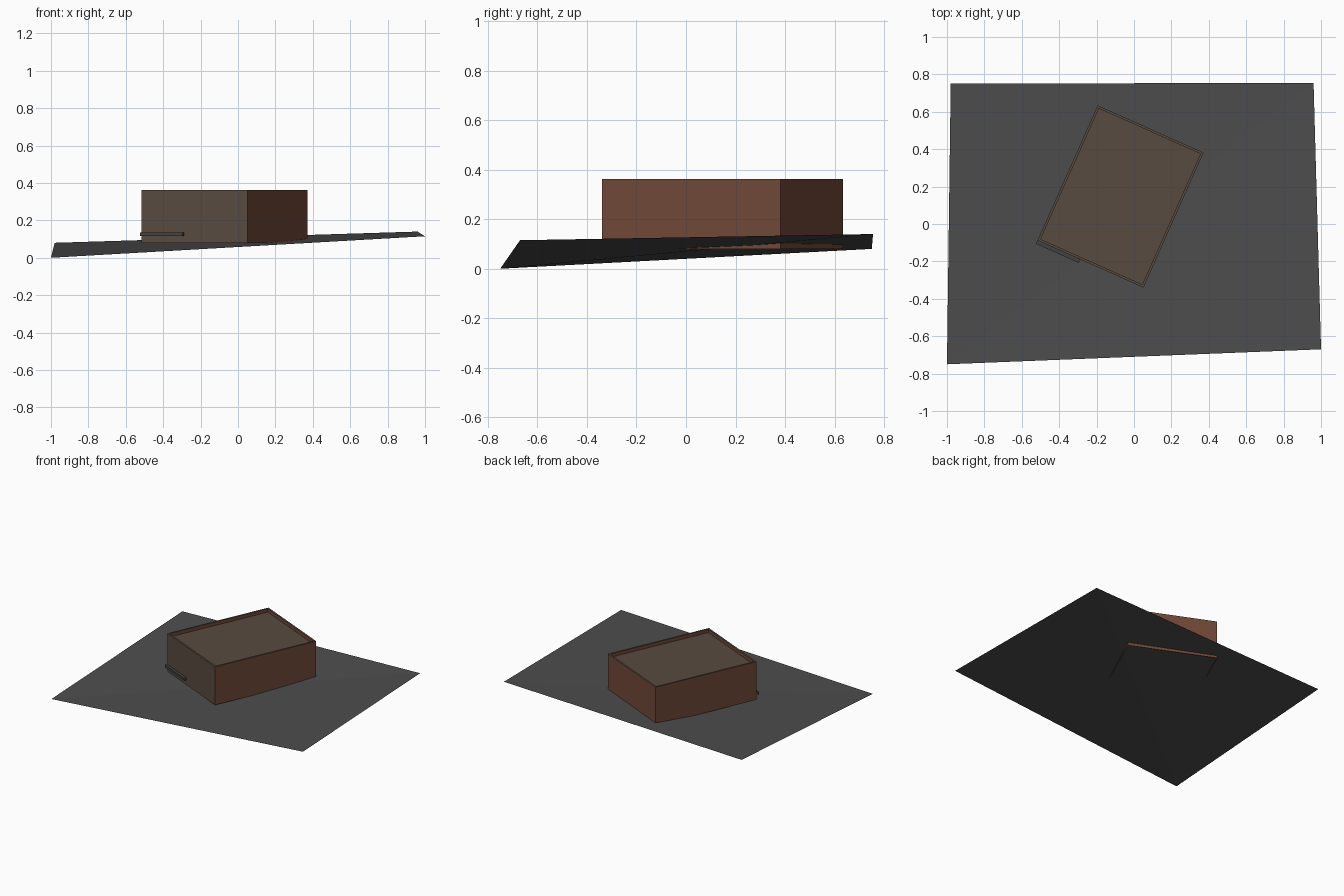
import bpy, bmesh, math
from mathutils import Matrix, Vector

if "Cube" in bpy.data.objects:
    bpy.data.objects.remove(bpy.data.objects["Cube"])


def material(name, rgb):
    m = bpy.data.materials.new(name)
    m.diffuse_color = (*rgb, 1)
    m.use_nodes = True
    m.node_tree.nodes["Principled BSDF"].inputs["Base Color"].default_value = m.diffuse_color
    return m


asphalt = material("asphalt grey", (0.075, 0.075, 0.075))
brick = material("red brown brick", (0.165, 0.067, 0.041))
taupe = material("taupe", (0.098, 0.070, 0.052))
dark = material("dark grey", (0.055, 0.055, 0.055))


def finish(bm, name, mats, matrix=None):
    me = bpy.data.meshes.new(name)
    bm.to_mesh(me)
    bm.free()
    for m in mats:
        me.materials.append(m)
    ob = bpy.data.objects.new(name, me)
    if matrix:
        ob.matrix_world = matrix
    bpy.context.collection.objects.link(ob)
    return ob


def box(lo, hi):
    bm = bmesh.new()
    bmesh.ops.create_cube(bm, size=1)
    for v in bm.verts:
        v.co = [lo[i] if v.co[i] < 0 else hi[i] for i in range(3)]
    return bm


# sloping ground sheet, folded along one diagonal
bm = bmesh.new()
a, b, c, d = [bm.verts.new(p) for p in (
    (-1, -0.75, 0), (1, -0.67, 0.115), (0.96, 0.755, 0.14), (-0.98, 0.75, 0.08))]
bm.faces.new((a, b, c))
bm.faces.new((a, c, d))
finish(bm, "ground_slab", [asphalt])

# building with open base, recessed roof and thin parapet
W, D, BASE, TOP = 0.31, 0.395, 0.08, 0.362
place = Matrix.Translation((-0.072, 0.147, 0)) @ Matrix.Rotation(math.radians(-24), 4, 'Z')
bm = box((-W, -D, BASE), (W, D, TOP))
bm.normal_update()
bottom = [f for f in bm.faces if f.normal.z < -0.5]
bmesh.ops.delete(bm, geom=bottom, context='FACES_ONLY')
roof = next(f for f in bm.faces if f.normal.z > 0.5)
bmesh.ops.inset_region(bm, faces=[roof], thickness=0.018)
roof = min((f for f in bm.faces if f.normal.z > 0.5),
           key=lambda f: f.calc_center_median().to_2d().length)
ext = bmesh.ops.extrude_discrete_faces(bm, faces=[roof])
bmesh.ops.translate(bm, verts=ext["faces"][0].verts, vec=Vector((0, 0, -0.025)))
bm.normal_update()
for f in bm.faces:  # front wall and roof are taupe, the other walls brick
    outer_front = f.normal.y < -0.5 and f.calc_center_median().y < -D + 0.01
    f.material_index = 1 if outer_front or f.normal.z > 0.5 else 0
finish(bm, "building", [brick, taupe], place)

# narrow ledge on the front wall
finish(box((-W, -D - 0.02, 0.116), (-W + 0.25, -D, 0.134)), "front_ledge", [dark], place)
